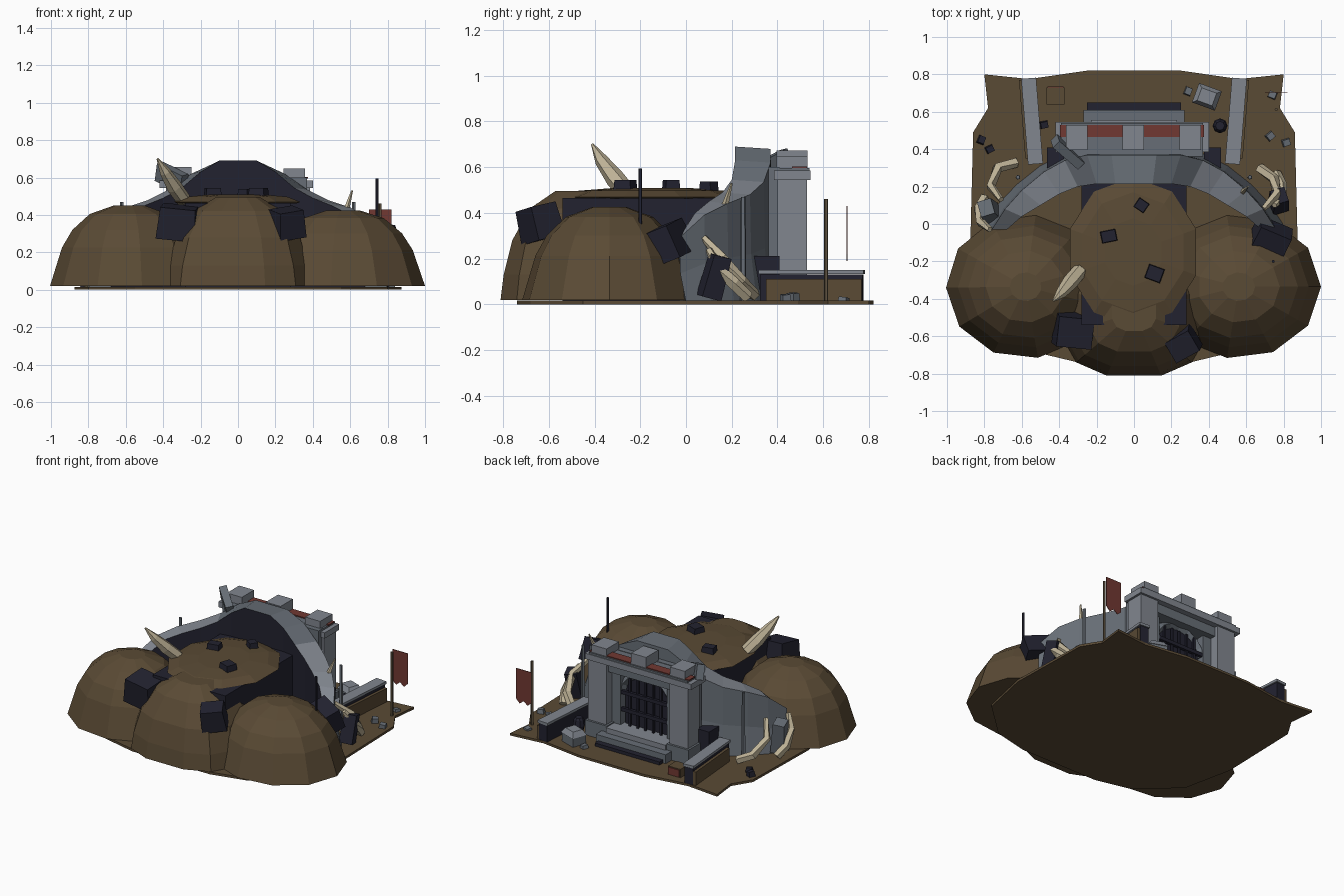
import bpy, bmesh, math, random
from mathutils import Vector, Matrix, Euler

if "Cube" in bpy.data.objects:
    bpy.data.objects.remove(bpy.data.objects["Cube"])
random.seed(4)

def mat(name, c):
    m = bpy.data.materials.new(name)
    m.diffuse_color = (*c, 1)
    m.use_nodes = True
    m.node_tree.nodes["Principled BSDF"].inputs["Base Color"].default_value = m.diffuse_color
    return m
DIRT = mat("dirt brown", (.102, .069, .035))
DARK = mat("dark slate", (.016, .016, .029))
STONE = mat("mid stone grey", (.135, .155, .180))
LIGHT = mat("light stone grey", (.22, .24, .275))
BONE = mat("bone", (.52, .45, .31))
RED = mat("dull red", (.165, .040, .032))
WOOD = mat("wood brown", (.11, .083, .05))

def finish(name, bm, *mats):
    bmesh.ops.recalc_face_normals(bm, faces=bm.faces)
    me = bpy.data.meshes.new(name)
    bm.to_mesh(me)
    bm.free()
    for m in mats:
        me.materials.append(m)
    ob = bpy.data.objects.new(name, me)
    bpy.context.collection.objects.link(ob)
    return ob

def box(name, m, c, s, rot=(0, 0, 0), taper=1):
    bm = bmesh.new()
    bmesh.ops.create_cube(bm, size=1)
    for v in bm.verts:
        if v.co.z > 0:
            v.co.x *= taper
            v.co.y *= taper
    M = Matrix.Translation(c) @ Euler(rot).to_matrix().to_4x4() @ Matrix.Diagonal((*s, 1))
    bm.transform(M)
    return finish(name, bm, m)

def loft(bm, rings, caps=True):
    rs = [[bm.verts.new(p) for p in r] for r in rings]
    n = len(rs[0])
    for a, b in zip(rs, rs[1:]):
        for i in range(n):
            bm.faces.new((a[i], a[(i + 1) % n], b[(i + 1) % n], b[i]))
    if caps:
        bm.faces.new(rs[0][::-1])
        bm.faces.new(rs[-1])

def dome(name, m, c, rx, ry, prof, n=11, turn=0, square=1):
    # stacked rings; square below 1 makes the outline boxier
    f = lambda v: math.copysign(abs(v) ** square, v)
    bm = bmesh.new()
    loft(bm, [[(c[0] + rx * r * f(math.cos(turn + math.tau * i / n)),
                c[1] + ry * r * f(math.sin(turn + math.tau * i / n)), z)
               for i in range(n)] for r, z in prof])
    return finish(name, bm, m)

def tube(name, m, pts, radii, n=5):
    bm = bmesh.new()
    P = [Vector(p) for p in pts]
    rings = []
    for i, p in enumerate(P):
        d = P[min(i + 1, len(P) - 1)] - P[max(i - 1, 0)]
        q = d.to_track_quat('Z', 'Y')
        rings.append([p + q @ Vector((radii[i] * math.cos(math.tau * k / n),
                                      radii[i] * math.sin(math.tau * k / n), 0)) for k in range(n)])
    loft(bm, rings)
    return finish(name, bm, m)

# ground slab
half = [(.25, .82), (.56, .775), (.8, .8), (.78, .62), (.86, .49), (.875, -.1),
        (.8, -.45), (.55, -.68), (.3, -.74)]
out = half + [(-x, y) for x, y in half[::-1]]
bm = bmesh.new()
loft(bm, [[(x, y, z) for x, y in out] for z in (0, .016)])
finish("ground_slab", bm, DIRT)

# earth mounds
for name, x, r, top, t in (("left_mound", -.58, .425, .45, .3), ("right_mound", .56, .44, .425, 0)):
    dome(name, DIRT, (x, -.335), r, .385,
         [(1, .02), (.85, top * .5), (.72, top * .71), (.5, top * .9), (.2, top)], 11, t)
dome("front_mound", DIRT, (0, -.47), .40, .35,
     [(1, .02), (.96, .13), (.85, .28), (.62, .42), (.3, .495)], 12, math.pi / 12, .75)

# buried chamber with overhanging earth roof
box("chamber", DARK, (0, -.16, .24), (.56, .76, .45))
dome("chamber_roof", DIRT, (-.005, -.15), .355, .40,
     [(.95, .462), (1, .47), (.8, .497), (.45, .508)], 10, math.pi / 10)

# curved arch wall: x, y inner, x, y outer, top z
st = [(.10, .215, .12, .37, .69), (.2, .215, .25, .37, .63), (.3, .2, .37, .34, .545),
      (.4, .16, .48, .28, .49), (.5, .1, .6, .18, .45), (.6, .04, .69, .08, .40), (.68, -.03, .76, -.03, .30)]
full = [(-a, b, -c, d, z) for a, b, c, d, z in st[::-1]] + st
bm = bmesh.new()
loft(bm, [[(a, b, .01), (a, b, z), (c, d, z - .01), (c * 1.01, d + .005, z * .45), (c * 1.05, d + .03, .01)]
          for a, b, c, d, z in full])
wall = finish("curved_wall", bm, STONE, DARK, LIGHT)
for p in wall.data.polygons:
    if p.normal.z > .5:
        p.material_index = 0 if abs(p.center.x) < .3 else 2
    elif p.normal.y < -.2 and abs(p.center.x) < .68:
        p.material_index = 1

# gatehouse
for s in (-1, 1):
    box("gate_pillar", LIGHT, (s * .315, .465, .285), (.14, .13, .55))
    box("pillar_foot", STONE, (s * .315, .47, .065), (.17, .15, .11))
    box("gate_jamb", STONE, (s * .215, .43, .265), (.07, .07, .51))
    box("dark_plinth", DARK, (s * .42, .335, .11), (.09, .15, .205))
box("gate_back", STONE, (0, .385, .305), (.74, .05, .59))
box("gate_frieze", STONE, (0, .455, .515), (.6, .10, .07))
box("lintel", LIGHT, (-.01, .465, .565), (.82, .16, .04))
box("lintel_cap", STONE, (-.01, .465, .59), (.76, .15, .014))
box("red_roof_strip", RED, (-.01, .497, .60), (.77, .066, .008))
for x, z in ((-.305, .618), (-.005, .635), (.3, .612)):
    box("merlon", LIGHT, (x, .463, z), (.115, .135, .075))

# arched doorway with bars
arch = [(-.17, .1), (.17, .1)] + [(.17 * math.cos(math.pi * i / 8), .33 + .14 * math.sin(math.pi * i / 8)) for i in range(9)]
bm = bmesh.new()
loft(bm, [[(x, y, z) for x, z in arch] for y in (.40, .425)])
finish("doorway", bm, DARK)
for i in range(5):
    box("gate_bar", DARK, (-.12 + .06 * i, .445, .27), (.014, .014, .36))
for z in (.22, .34):
    box("gate_crossbar", DARK, (0, .45, z), (.36, .02, .025))
tube("door_arch", STONE, [(.19 * math.cos(math.pi * i / 8), .43, .33 + .16 * math.sin(math.pi * i / 8)) for i in range(9)], [.025] * 9, 4)

# steps
for w, y0, y1, h, m in ((.50, .3, .65, .03, DARK), (.54, .3, .61, .07, STONE), (.46, .3, .555, .105, LIGHT)):
    box("step", m, (0, (y0 + y1) / 2, h / 2 + .008), (w, y1 - y0, h))

# flanking walls with caps and earth banked outside
for s in (-1, 1):
    r = (0, 0, -s * .08)
    box("side_wall", DARK, (s * .545, .55, .07), (.065, .45, .12), r)
    box("side_wall_cap", LIGHT, (s * .545, .55, .142), (.08, .46, .018), r)
    box("side_wall_bank", DIRT, (s * .588, .56, .06), (.02, .42, .10), r)
    tube("post", STONE, [(s * .62, .25, .01), (s * .62, .25, .47)], [.014, .011], 5)

# broken slab on the gate, dark boulders, loose rocks
box("broken_slab", STONE, (-.355, .385, .60), (.19, .05, .10), (.2, .35, -.72))
for c, d, r in (((-.32, -.57, .36), (.21, .18, .17), (.15, .1, -.1)),
                ((.26, -.64, .355), (.16, .14, .15), (.2, -.15, .5)),
                ((.73, -.08, .27), (.20, .15, .15), (.35, .2, -.4)),
                ((.775, .125, .12), (.09, .09, .19), (-.25, .1, .3)),
                ((.04, .1, .515), (.065, .06, .045), (0, 0, -.6)),
                ((-.135, -.065, .52), (.085, .065, .05), (0, 0, .2)),
                ((.11, -.265, .52), (.09, .08, .05), (0, 0, -.35))):
    box("dark_boulder", DARK, c, d, r, .9)
box("leaning_stone", STONE, (-.775, .07, .14), (.09, .10, .22), (-.2, -.1, .3), .85)
for x, y, z in ((.73, .47, .04), (.815, .435, .035), (-.815, .45, .04), (-.77, .40, .035),
                (-.48, .53, .035), (.29, .71, .03), (.74, .69, .025)):
    box("loose_rock", DARK if x < 0 else STONE, (x, y, z * .75), (.045, .04, z),
        (.1, .1, random.random() * 3), .85)

# chest, pot and small crate
box("chest", STONE, (.39, .68, .045), (.12, .10, .07), (0, 0, -.35))
box("chest_lid", LIGHT, (.39, .68, .095), (.13, .11, .035), (0, 0, -.35), .65)
dome("pot", DARK, (.46, .525), .04, .04, [(.7, .015), (1, .06), (.85, .1), (.6, .115)], 8)
box("crate", DIRT, (-.42, .685, .045), (.095, .09, .06))
box("crate_panel", RED, (-.42, .733, .045), (.085, .006, .05))

# tusk, ribs and bones
tube("tusk", BONE, [(-.29, -.25, .48), (-.34, -.31, .55), (-.39, -.37, .63), (-.43, -.41, .70)],
     [.04, .042, .03, .006], 6)
ribs = {"left_rib_a": [(-.63, .33, .03), (-.73, .30, .08), (-.765, .2, .17), (-.71, .13, .27)],
        "left_rib_b": [(-.80, .14, .03), (-.83, .08, .09), (-.82, .01, .18), (-.77, -.03, .26)],
        "right_rib_a": [(.67, .30, .04), (.75, .24, .10), (.765, .16, .20), (.69, .08, .29)],
        "right_rib_b": [(.76, .27, .03), (.79, .21, .09), (.79, .14, .16), (.75, .10, .24)]}
for k, p in ribs.items():
    tube(k, BONE, p, [.028, .029, .026, .016])
tube("bone_spike", BONE, [(.58, .17, .43), (.61, .20, .53)], [.016, .005])

# iron stake, flagpole and notched flag
tube("iron_stake", DARK, [(.745, -.2, .2), (.745, -.2, .595)], [.009, .009], 5)
tube("flagpole", WOOD, [(.76, .613, .01), (.76, .613, .46)], [.009, .009], 5)
flag = [(.70, .43), (.82, .43), (.82, .22), (.79, .19), (.76, .215), (.73, .19), (.70, .215)]
bm = bmesh.new()
loft(bm, [[(x, y, z) for x, z in flag] for y in (.703, .707)])
finish("flag", bm, RED)
